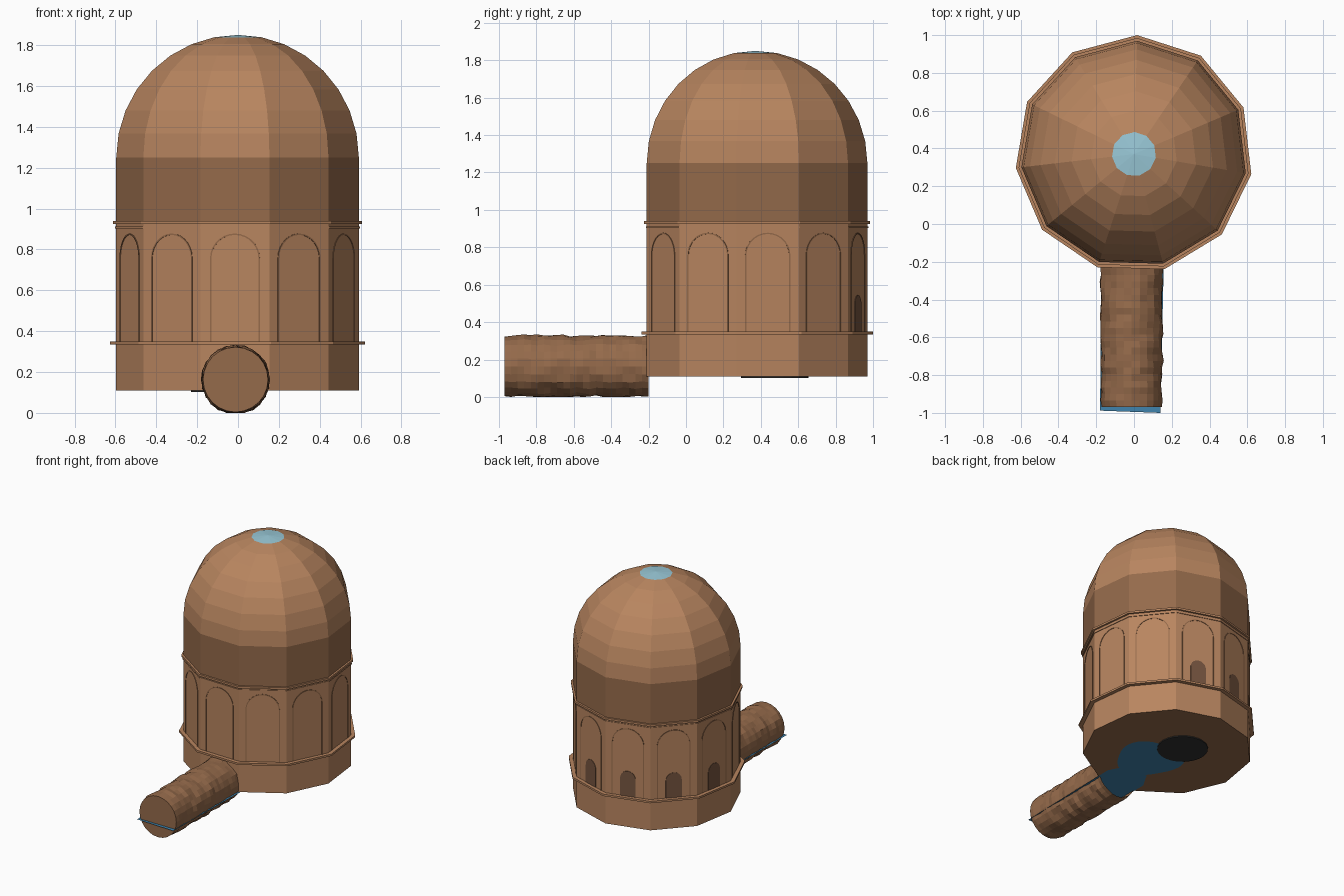
import bpy, bmesh, math, random
from mathutils import Vector

if "Cube" in bpy.data.objects:
    bpy.data.objects.remove(bpy.data.objects["Cube"])

random.seed(4)
N = 11
ROT = math.radians(88.5)
STEP = 2 * math.pi / N
CX, CY, R = 0.0, 0.37, 0.60


def mat(name, r, g, b):
    m = bpy.data.materials.new(name)
    m.diffuse_color = (r, g, b, 1)
    m.use_nodes = True
    m.node_tree.nodes["Principled BSDF"].inputs["Base Color"].default_value = m.diffuse_color
    return m


STONE = mat("stone", 0.48, 0.235, 0.115)
DARK = mat("dark_stone", 0.30, 0.145, 0.07)
DOOR = mat("door_brown", 0.18, 0.09, 0.05)
WATER = mat("water", 0.05, 0.23, 0.42)
GLASS = mat("skylight_glass", 0.32, 0.58, 0.68)
BLACK = mat("black", 0.03, 0.03, 0.03)


def finish(bm, name, material, recalc=False):
    bmesh.ops.remove_doubles(bm, verts=bm.verts, dist=1e-5)
    if recalc:
        bmesh.ops.recalc_face_normals(bm, faces=bm.faces)
    me = bpy.data.meshes.new(name)
    bm.to_mesh(me)
    bm.free()
    me.materials.append(material)
    ob = bpy.data.objects.new(name, me)
    bpy.context.collection.objects.link(ob)
    return ob


def lathe(name, profile, material, closed=False):
    """Turn (radius, z) points round the chamber axis with N flat sides."""
    bm = bmesh.new()
    rings = [[bm.verts.new((CX + r * math.cos(ROT + k * STEP),
                            CY + r * math.sin(ROT + k * STEP), z))
              for k in range(N)] for r, z in profile]
    pairs = list(zip(rings, rings[1:]))
    if closed:
        pairs.append((rings[-1], rings[0]))
    for a, b in pairs:
        for k in range(N):
            j = (k + 1) % N
            bm.faces.new((a[k], a[j], b[j], b[k]))
    return finish(bm, name, material)


def sheet(name, pts, z, material):
    bm = bmesh.new()
    bm.faces.new([bm.verts.new((x, y, z)) for x, y in pts])
    return finish(bm, name, material)


def ledge(name, radius, z0, z1):
    return lathe(name, [(radius, z0), (radius, z1), (0.585, z1), (0.585, z0)],
                 STONE, closed=True)


# Chamber shell: floor, walls, dome and skylight
lathe("floor", [(0.0, 0.11), (R, 0.11)][::-1], DARK).data.flip_normals()
lathe("lower_wall", [(R, 0.11), (R, 0.34), (R, 0.93)], STONE)
lathe("upper_wall", [(R, 0.93), (R, 1.25)], DARK)
dome = [(R * math.cos(i * math.pi / 16), 1.25 + R * math.sin(i * math.pi / 16))
        for i in range(9)]
lathe("dome", dome[:8], STONE)
lathe("skylight", [dome[7], (0.0, 1.85)], GLASS)

# Ledges round the wall
ledge("lower_ledge", 0.63, 0.335, 0.35)
ledge("upper_ledge", 0.615, 0.925, 0.94)
ledge("upper_ledge_lip", 0.605, 0.902, 0.912)


def arch(half, base, top, n=14):
    """Outline of a round-headed arch, from left foot to right foot."""
    spring = top - half
    pts = [(-half, base)]
    pts += [(-half * math.cos(math.pi * i / n), spring + half * math.sin(math.pi * i / n))
            for i in range(n + 1)]
    return pts + [(half, base)]


def on_panel(k, u, z, out):
    a = ROT + (k + 0.5) * STEP
    d = R * math.cos(STEP / 2) + out
    return Vector((CX + d * math.cos(a) - u * math.sin(a),
                   CY + d * math.sin(a) + u * math.cos(a), z))


# Blind arch trim on every wall panel
for k in range(N):
    bm = bmesh.new()
    outer, inner = arch(0.122, 0.35, 0.878), arch(0.115, 0.35, 0.871)
    rows = []
    for (u, z), (v, w) in zip(outer, inner):
        rows.append([bm.verts.new(on_panel(k, *p)) for p in
                     ((u, z, -0.003), (u, z, 0.003), (v, w, 0.003), (v, w, -0.003))])
    for a, b in zip(rows, rows[1:]):
        for i in range(4):
            j = (i + 1) % 4
            bm.faces.new((a[i], a[j], b[j], b[i]))
    finish(bm, f"arch_trim_{k + 1}", DARK, True)

# Small arched doorways on the back panels
for k in (-1, 0, 1, 2):
    bm = bmesh.new()
    pts = arch(0.058, 0.35, 0.545, 10)
    front = [bm.verts.new(on_panel(k, u, z, 0.003)) for u, z in pts]
    back = [bm.verts.new(on_panel(k, u, z, -0.003)) for u, z in pts]
    bm.faces.new(front)
    for i in range(len(pts)):
        j = (i + 1) % len(pts)
        bm.faces.new((front[i], front[j], back[j], back[i]))
    finish(bm, f"doorway_{k + 2}", DOOR, True)

# Rough tunnel with a flat end cap
bm = bmesh.new()
SIDES, RINGS = 24, 22
TX, TZ = -0.012, 0.163
bumps = [[random.uniform(-0.007, 0.009) for _ in range(SIDES)] for _ in range(RINGS + 1)]
rings = []
for i in range(RINGS + 1):
    y = -0.97 + 0.77 * i / RINGS
    ring = []
    for s in range(SIDES):
        a = 2 * math.pi * s / SIDES
        around = (bumps[i][s] * 2 + bumps[i][s - 1] + bumps[i - 1][s]) / 3
        r = 0.159 if i == 0 else 0.162 + around
        ring.append(bm.verts.new((TX + r * math.cos(a), y, max(0, TZ + r * math.sin(a)))))
    rings.append(ring)
for a, b in zip(rings, rings[1:]):
    for s in range(SIDES):
        t = (s + 1) % SIDES
        bm.faces.new((a[s], a[t], b[t], b[s]))
bm.faces.new(rings[0])
finish(bm, "tunnel", DARK, True)

# Water channel, pool and dark well cover under the floor
sheet("water_channel", [(-0.18, -0.988), (0.14, -1.0), (0.16, -0.1), (0.1, 0.02),
                        (-0.1, 0.02), (-0.17, -0.1)], 0.105, WATER)
pool = []
for i in range(32):
    a = 2 * math.pi * i / 32
    r = 0.235 + 0.02 * math.sin(3 * a)
    pool.append((0.04 + r * math.cos(a), 0.21 + r * math.sin(a)))
sheet("pool", pool, 0.107, WATER)
bm = bmesh.new()
bmesh.ops.create_cone(bm, cap_ends=True, segments=24, radius1=0.18, radius2=0.18, depth=0.008)
bmesh.ops.translate(bm, verts=bm.verts, vec=(-0.05, 0.475, 0.106))
finish(bm, "well_cover", BLACK)
